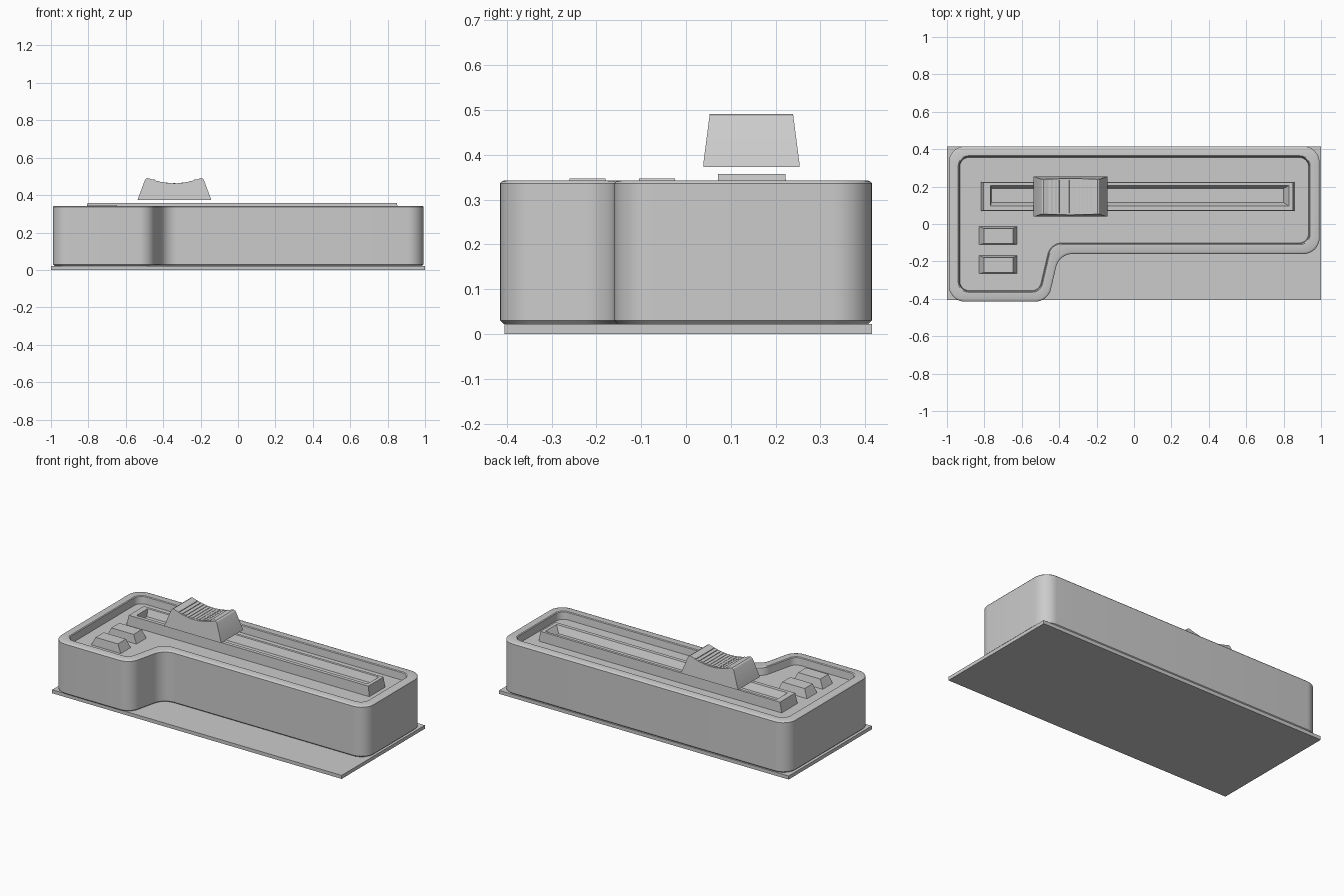
import bpy, bmesh
from mathutils import Vector
from math import radians, sqrt

if "Cube" in bpy.data.objects:
    bpy.data.objects.remove(bpy.data.objects["Cube"])


def loft(name, stacks, smooth=False):
    """Bridge consecutive loops in each stack, capping both ends."""
    bm = bmesh.new()
    for loops in stacks:
        rows = [[bm.verts.new(p) for p in loop] for loop in loops]
        n = len(rows[0])
        for a, b in zip(rows, rows[1:]):
            for i in range(n):
                j = (i + 1) % n
                bm.faces.new((a[i], a[j], b[j], b[i]))
        bm.faces.new(rows[0][::-1])
        bm.faces.new(rows[-1])
    bmesh.ops.recalc_face_normals(bm, faces=bm.faces)
    me = bpy.data.meshes.new(name)
    bm.to_mesh(me)
    bm.free()
    ob = bpy.data.objects.new(name, me)
    bpy.context.collection.objects.link(ob)
    if smooth:
        bpy.context.view_layer.objects.active = ob
        ob.select_set(True)
        bpy.ops.object.shade_smooth_by_angle(angle=radians(30))
        ob.select_set(False)
    return ob


def rect(x0, x1, y0, y1, z):
    return [(x0, y0, z), (x1, y0, z), (x1, y1, z), (x0, y1, z)]


# counter-clockwise stepped outline of the housing
CORNERS = [Vector(c) for c in ((-0.99, -0.415), (-0.46, -0.415), (-0.40, -0.16),
                               (0.992, -0.16), (0.992, 0.415), (-0.99, 0.415))]


def outline(d, z, steps=8):
    """Outline moved inward by d, with rounded corners."""
    pts, n = [], len(CORNERS)
    for i, p in enumerate(CORNERS):
        u = (p - CORNERS[i - 1]).normalized()
        v = (CORNERS[(i + 1) % n] - p).normalized()
        cross = u.x * v.y - u.y * v.x
        q = p + (v - u) * (d / cross)
        r = 0.085 - d * 0.6 if cross > 0 else 0.09 - d * 0.2
        t = r * sqrt((1 - u.dot(v)) / (1 + u.dot(v)))
        side = Vector((-u.y, u.x)) * (r if cross > 0 else -r)
        c = q - u * t + side
        a, b = q - u * t - c, q + v * t - c
        for k in range(steps + 1):
            s = c + a.lerp(b, k / steps).normalized() * r
            pts.append((s.x, s.y, z))
    return pts


# base plate
loft("base_plate", [[rect(-1, 1, -0.405, 0.415, 0), rect(-1, 1, -0.405, 0.415, 0.022)]])

# housing with raised rim and recessed top panel
loft("housing", [[outline(d, z) for d, z in (
    (0.008, 0.022), (0, 0.030), (0, 0.336), (0.003, 0.340), (0.010, 0.343),
    (0.050, 0.343), (0.055, 0.339), (0.059, 0.295))]], smooth=True)

# slider track with a sunken slot
loft("slider_track", [[
    rect(-0.82, 0.86, 0.068, 0.226, 0.290), rect(-0.805, 0.85, 0.072, 0.222, 0.357),
    rect(-0.768, 0.828, 0.095, 0.206, 0.357), rect(-0.762, 0.80, 0.115, 0.190, 0.315)]])

# two push buttons
for k in range(2):
    y = -0.155 * k
    loft("button_%d" % (k + 1), [[
        rect(-0.83, -0.622, -0.111 + y, -0.011 + y, 0.290),
        rect(-0.802, -0.648, -0.105 + y, -0.025 + y, 0.347)]])

# slider knob: concave profile swept across tapered sides
KX = -0.34


def dish(x):
    return 0.463 + 0.025 * (x / 0.132) ** 2


half = [(0.197, 0.373), (0.194, 0.383), (0.158, 0.480), (0.153, 0.487), (0.144, 0.491)]
profile = [(-x, z) for x, z in half]
profile += [(x, dish(x)) for x in (0.132 * (i / 8 - 1) for i in range(17))]
profile += [(x, z) for x, z in half[::-1]]


def knob_side(s):
    return [(KX + x, 0.146 + s * (0.107 - 0.014 * max(0, z - 0.383) / 0.108), z)
            for x, z in profile]


loft("slider_knob", [[knob_side(-1), knob_side(1)]], smooth=True)

# grip ribs in the dished knob top
ribs = []
for i in range(11):
    x = 0.022 * (i - 5)
    ribs.append([rect(KX + x - w, KX + x + w, 0.058, 0.234, dish(x) + dz)
                 for w, dz in ((0.008, -0.012), (0.006, 0.002))])
loft("knob_ribs", ribs)
